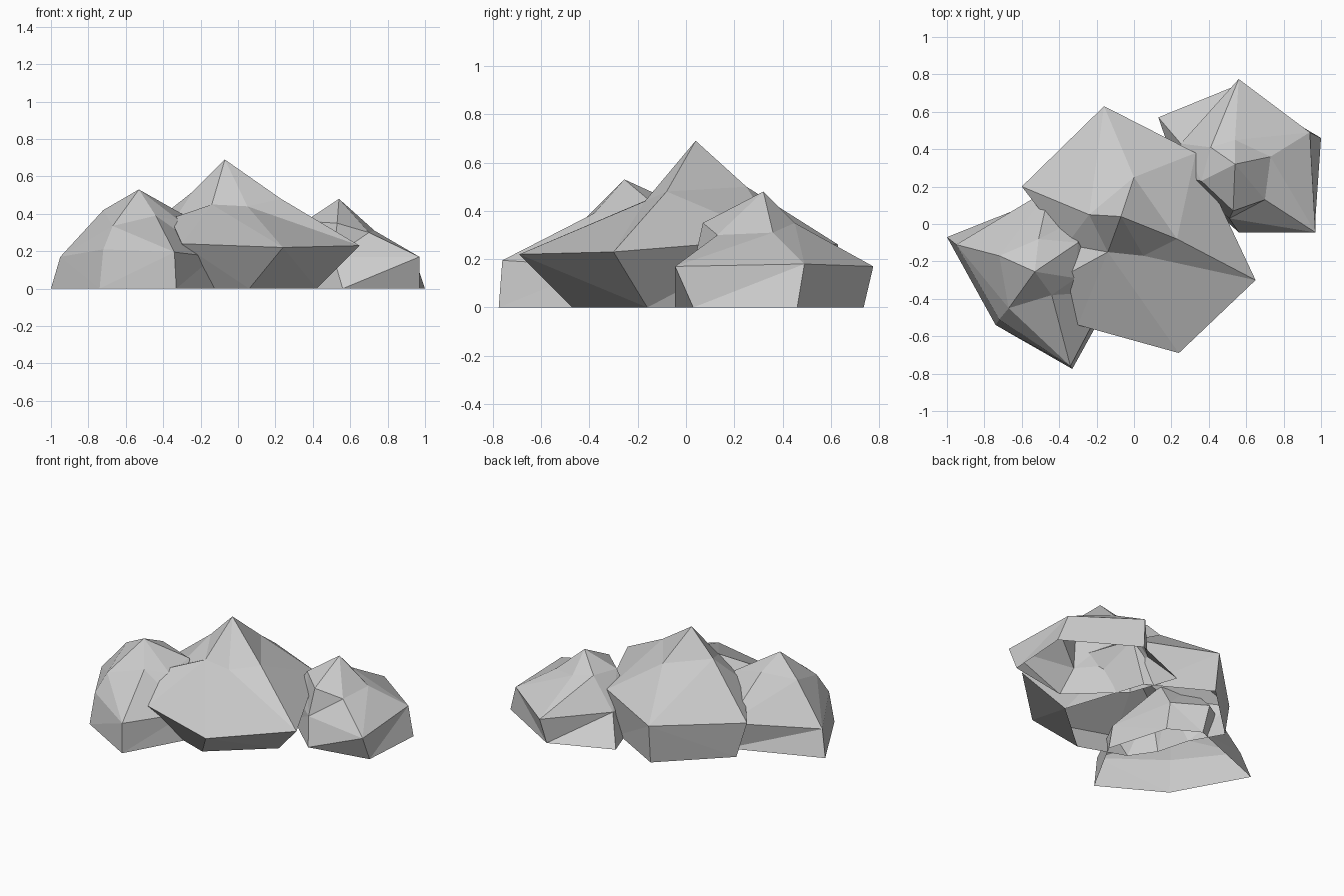
import bpy, bmesh, math

if "Cube" in bpy.data.objects:
    bpy.data.objects.remove(bpy.data.objects["Cube"])

stone = bpy.data.materials.new("stone_grey")
stone.diffuse_color = (0.6, 0.6, 0.6, 1)
stone.use_nodes = True
stone.node_tree.nodes["Principled BSDF"].inputs["Base Color"].default_value = stone.diffuse_color


def zip_rings(bm, lower, upper, centre):
    """Fill the band between two closed rings with triangles, by angle."""
    def ordered(ring):
        ang = lambda v: math.atan2(v.co.y - centre[1], v.co.x - centre[0])
        ring = sorted(((ang(v), v) for v in ring), key=lambda t: t[0])
        return ring + [(ring[0][0] + math.tau, ring[0][1])]
    a, b = ordered(lower), ordered(upper)
    i = j = 0
    while i < len(a) - 1 or j < len(b) - 1:
        step_a = j == len(b) - 1 or (
            i < len(a) - 1 and a[i + 1][0] + a[i][0] <= b[j + 1][0] + b[j][0])
        if step_a:
            bm.faces.new((a[i][1], a[i + 1][1], b[j][1]))
            i += 1
        else:
            bm.faces.new((a[i][1], b[j + 1][1], b[j][1]))
            j += 1


def rock(name, base, middle, shoulder, peak):
    """Open-bottomed faceted boulder: ground ring, waist, shoulder, peak."""
    bm = bmesh.new()
    ground = [bm.verts.new((x, y, 0)) for x, y in base]
    waist = [bm.verts.new(p) for p in middle]
    upper = [bm.verts.new(p) for p in shoulder]
    top = bm.verts.new(peak)
    n = len(ground)
    for i in range(n):
        k = (i + 1) % n
        # split each side along its shorter diagonal
        if (ground[i].co - waist[k].co).length < (ground[k].co - waist[i].co).length:
            bm.faces.new((ground[i], ground[k], waist[k]))
            bm.faces.new((ground[i], waist[k], waist[i]))
        else:
            bm.faces.new((ground[i], ground[k], waist[i]))
            bm.faces.new((ground[k], waist[k], waist[i]))
    zip_rings(bm, waist, upper, peak)
    m = len(upper)
    for i in range(m):
        bm.faces.new((upper[i], upper[(i + 1) % m], top))
    mesh = bpy.data.meshes.new(name)
    bm.to_mesh(mesh)
    bm.free()
    mesh.materials.append(stone)
    bpy.context.collection.objects.link(bpy.data.objects.new(name, mesh))


# large middle boulder
rock("middle_rock",
     [(-.25, -.36), (.06, -.47), (.42, -.16), (.24, .38), (-.153, .6), (-.54, .23),
      (-.42, .02), (-.36, -.2)],
     [(-.30, -.54, .24), (.24, -.69, .22), (.65, -.30, .23), (.33, .38, .285),
      (-.16, .63, .26), (-.60, .20, .235), (-.36, -.11, .34), (-.36, -.27, .375)],
     [(-.14, -.15, .45), (.05, -.17, .44), (.23, -.08, .48), (0, .25, .50), (-.24, .05, .52)],
     (-.07, .04, .69))

# front left boulder
rock("left_rock",
     [(-1, -.07), (-.74, -.54), (-.33, -.775), (-.10, -.36), (-.22, .05), (-.42, .16)],
     [(-.95, -.11, .17), (-.72, -.51, .21), (-.34, -.76, .195), (-.13, -.36, .17),
      (-.25, .05, .20), (-.45, .19, .19)],
     [(-.72, -.17, .42), (-.67, -.45, .335), (-.44, -.38, .39), (-.31, -.29, .36),
      (-.30, -.10, .40), (-.51, -.08, .45)],
     (-.53, -.255, .53))

# back right boulder
rock("right_rock",
     [(.97, .03), (1, .46), (.535, .735), (.13, .57), (.24, .25), (.56, -.045)],
     [(.97, -.045, .17), (.94, .49, .18), (.56, .775, .17), (.25, .43, .17),
      (.25, .25, .20), (.51, .03, .17)],
     [(.70, .13, .30), (.73, .36, .31), (.54, .45, .35), (.41, .41, .37),
      (.36, .23, .36), (.53, .07, .35)],
     (.54, .32, .48))
